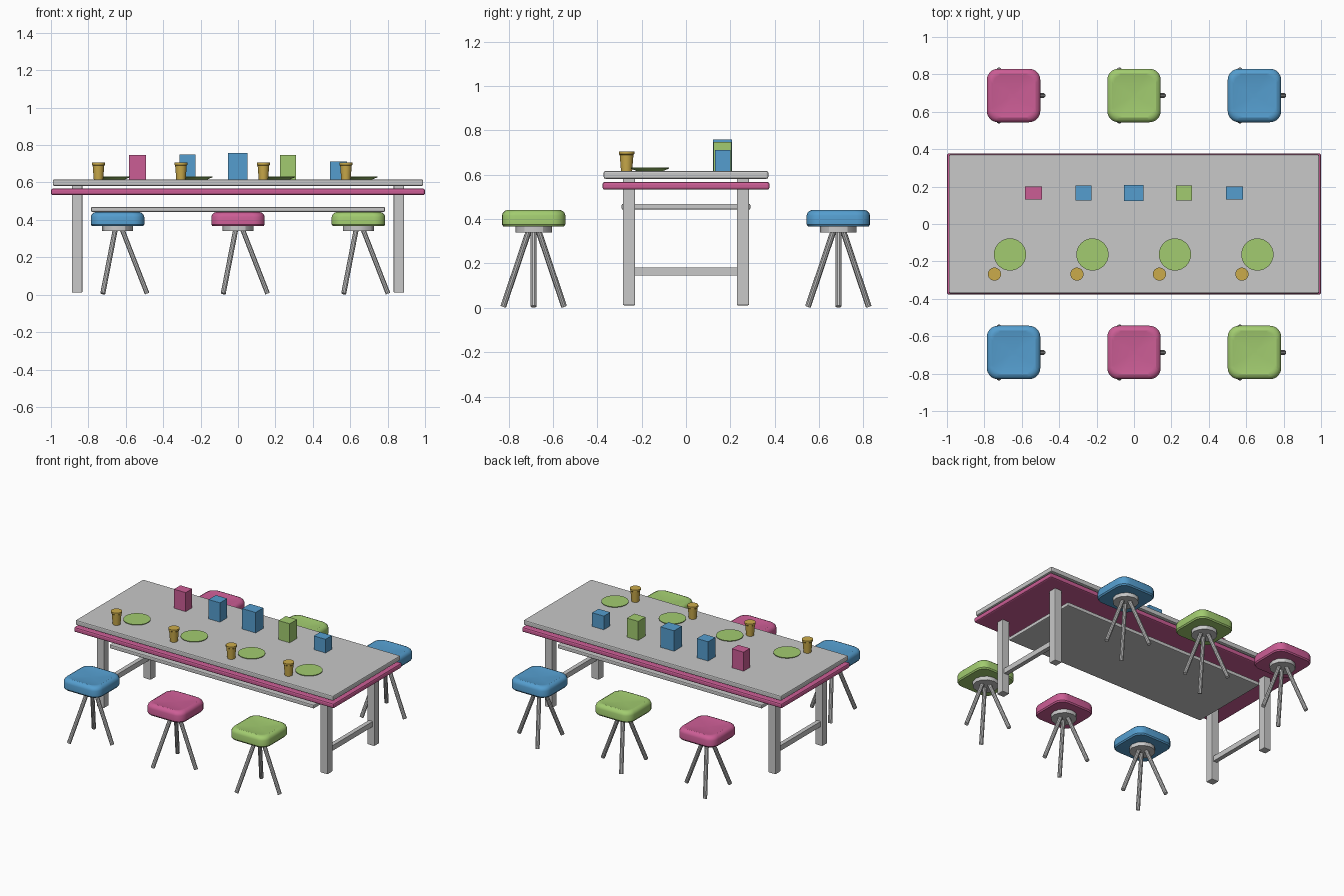
import bpy, bmesh
from math import cos, sin, pi
from mathutils import Vector

old = bpy.data.objects.get("Cube")
if old:
    bpy.data.objects.remove(old, do_unlink=True)


def material(name, rgb):
    m = bpy.data.materials.new(name)
    m.use_nodes = True
    m.diffuse_color = (*rgb, 1)
    m.node_tree.nodes["Principled BSDF"].inputs["Base Color"].default_value = (*rgb, 1)
    return m


grey = material("light grey", (0.58, 0.58, 0.58))
pink = material("pink", (0.60, 0.11, 0.30))
blue = material("blue", (0.09, 0.34, 0.62))
green = material("green", (0.36, 0.60, 0.16))
gold = material("gold", (0.60, 0.41, 0.07))


def finish(name, bm, mat, smooth=False):
    bmesh.ops.recalc_face_normals(bm, faces=bm.faces)
    mesh = bpy.data.meshes.new(name)
    bm.to_mesh(mesh)
    bm.free()
    mesh.materials.append(mat)
    ob = bpy.data.objects.new(name, mesh)
    bpy.context.collection.objects.link(ob)
    if smooth:
        bpy.ops.object.select_all(action='DESELECT')
        ob.select_set(True)
        bpy.context.view_layer.objects.active = ob
        bpy.ops.object.shade_smooth_by_angle(angle=pi / 6)
    return ob


def box(name, centre, size, mat, bevel=0.0):
    bm = bmesh.new()
    bmesh.ops.create_cube(bm, size=1)
    bmesh.ops.scale(bm, vec=size, verts=bm.verts)
    bmesh.ops.translate(bm, vec=centre, verts=bm.verts)
    ob = finish(name, bm, mat)
    if bevel:
        mod = ob.modifiers.new("soft edges", 'BEVEL')
        mod.width, mod.segments = bevel, 2
    return ob


def loft(name, rings, centre, mat):
    """Skin a stack of closed rings and cap both ends."""
    bm = bmesh.new()
    loops = [[bm.verts.new(Vector(p) + Vector(centre)) for p in r] for r in rings]
    n = len(loops[0])
    for a, b in zip(loops, loops[1:]):
        for i in range(n):
            j = (i + 1) % n
            bm.faces.new((a[i], a[j], b[j], b[i]))
    bm.faces.new(loops[0])
    bm.faces.new(loops[-1])
    return finish(name, bm, mat, smooth=True)


def circle(r, z, n=24):
    return [(r * cos(2 * pi * i / n), r * sin(2 * pi * i / n), z) for i in range(n)]


def rounded_square(half, radius, z, steps=5):
    pts = []
    for q, (sx, sy) in enumerate(((1, 1), (-1, 1), (-1, -1), (1, -1))):
        for k in range(steps + 1):
            a = (q + k / steps) * pi / 2
            pts.append((sx * (half - radius) + radius * cos(a),
                        sy * (half - radius) + radius * sin(a), z))
    return pts


def rod(name, a, b, r, mat, sides=10):
    a, b = Vector(a), Vector(b)
    turn = (b - a).to_track_quat('Z', 'Y').to_matrix()
    rings = [[turn @ Vector(p) + end for p in circle(r, 0, sides)] for end in (a, b)]
    return loft(name, rings, (0, 0, 0), mat)


# Table: top slab, coloured under-slab, lower shelf
box("table_top", (0, 0, 0.599), (1.98, 0.742, 0.034), grey, 0.007)
box("table_under_slab", (0, 0, 0.55), (2.0, 0.754, 0.034), pink, 0.01)
box("table_shelf", (0, 0, 0.456), (1.572, 0.58, 0.026), grey, 0.006)

# Table legs and the bar joining each end pair
for side, sx in (("left", 1), ("right", -1)):
    for end, sy in (("front", -1), ("back", 1)):
        box(f"table_leg_{end}_{side}", (sx * 0.86, sy * 0.257, 0.299),
            (0.055, 0.055, 0.575), grey, 0.004)
    box(f"table_bar_{side}", (sx * 0.86, 0, 0.163), (0.03, 0.47, 0.036), grey)

# Stools: dished seat, hub and three splayed legs
seat_profile = ((0.120, 0.366), (0.137, 0.367), (0.143, 0.376), (0.143, 0.416),
                (0.139, 0.428), (0.130, 0.437), (0.118, 0.442), (0.108, 0.440),
                (0.060, 0.436), (0.015, 0.434))


def stool(name, x, y, mat):
    rings = [rounded_square(h, h * 0.42, z) for h, z in seat_profile]
    loft(name + "_seat", rings, (x, y, 0), mat)
    loft(name + "_hub", [circle(0.082, z, 12) for z in (0.340, 0.368)], (x, y, 0), grey)
    for i in range(3):
        c, s = cos(i * 2 * pi / 3), sin(i * 2 * pi / 3)
        rod(f"{name}_leg_{i + 1}", (x + 0.024 * c, y + 0.024 * s, 0.35),
            (x + 0.158 * c, y + 0.158 * s, 0.006), 0.0135, grey)


for row, y, colours in (("front", -0.687, (blue, pink, green)),
                        ("back", 0.687, (pink, green, blue))):
    for i, mat in enumerate(colours):
        stool(f"{row}_stool_{i + 1}", (i - 1) * 0.644, y, mat)

# Place settings: shallow plate and tapered cup
for i in range(4):
    x = -0.663 + i * 0.441
    loft(f"plate_{i + 1}", [circle(0.055, 0.615, 32), circle(0.086, 0.628, 32),
                            circle(0.086, 0.632, 32)], (x, -0.163, 0), green)
    loft(f"cup_{i + 1}", [circle(0.025, 0.615), circle(0.031, 0.69), circle(0.035, 0.694),
                          circle(0.035, 0.706)], (x - 0.083, -0.268, 0), gold)

# Row of cartons along the back of the table
cartons = ((-0.538, 0.09, 0.07, 0.748, pink), (-0.27, 0.087, 0.08, 0.75, blue),
           (-0.002, 0.104, 0.086, 0.758, blue), (0.267, 0.086, 0.08, 0.748, green),
           (0.537, 0.09, 0.07, 0.711, blue))
for i, (x, w, d, top, mat) in enumerate(cartons):
    h = top - 0.615
    box(f"carton_{i + 1}", (x, 0.165, 0.615 + h / 2), (w, d, h), mat)
